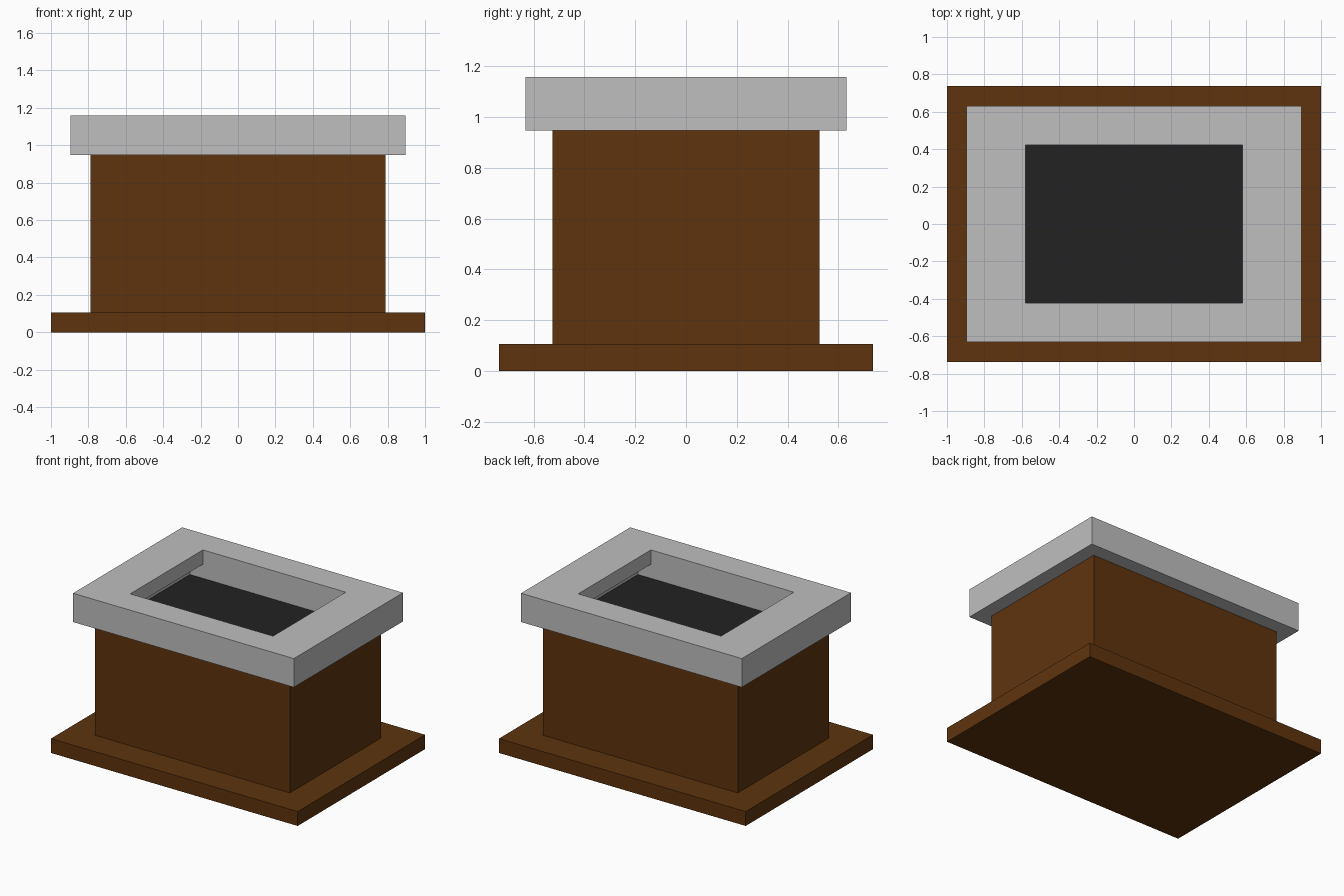
import bpy
import bmesh

cube = bpy.data.objects.get("Cube")
if cube:
    bpy.data.objects.remove(cube, do_unlink=True)

U = 2 / 19  # the design is laid out on a grid of 19 units across


def material(name, rgb):
    m = bpy.data.materials.new(name)
    m.use_nodes = True
    m.diffuse_color = (*rgb, 1)
    bsdf = next(n for n in m.node_tree.nodes if n.type == "BSDF_PRINCIPLED")
    bsdf.inputs["Base Color"].default_value = (*rgb, 1)
    return m


brown = material("brown", (0.112, 0.034, 0.004))
grey = material("light grey", (0.52, 0.52, 0.52))
dark = material("charcoal", (0.016, 0.016, 0.016))


def box(name, width, depth, z0, z1, mat):
    """Centred box; all sizes in grid units."""
    bm = bmesh.new()
    bmesh.ops.create_cube(bm, size=1)
    for v in bm.verts:
        v.co.x *= width * U
        v.co.y *= depth * U
        v.co.z = (z1 if v.co.z > 0 else z0) * U
    mesh = bpy.data.meshes.new(name)
    bm.to_mesh(mesh)
    bm.free()
    mesh.materials.append(mat)
    obj = bpy.data.objects.new(name, mesh)
    bpy.context.collection.objects.link(obj)
    return obj


def cut(target, cutter):
    """Subtract the cutter, then discard it."""
    cutter.hide_render = True
    mod = target.modifiers.new("opening", "BOOLEAN")
    mod.operation = "DIFFERENCE"
    mod.solver = "EXACT"
    mod.object = cutter
    bpy.context.view_layer.objects.active = target
    bpy.ops.object.modifier_apply(modifier=mod.name)
    bpy.data.objects.remove(cutter, do_unlink=True)


# Base slab and body
box("base", 19, 14, 0, 1, brown)
box("body", 15, 10, 1, 9, brown)

# Rim with an opening that widens underneath at both ends
rim = box("rim", 17, 12, 9, 11, grey)
cut(rim, box("upper_opening_cutter", 11, 8, 9.5, 12, grey))
cut(rim, box("lower_opening_cutter", 13, 8, 8, 10, grey))

# Dark floor inside the opening
box("opening_floor", 13, 8, 8.98, 9.02, dark)
